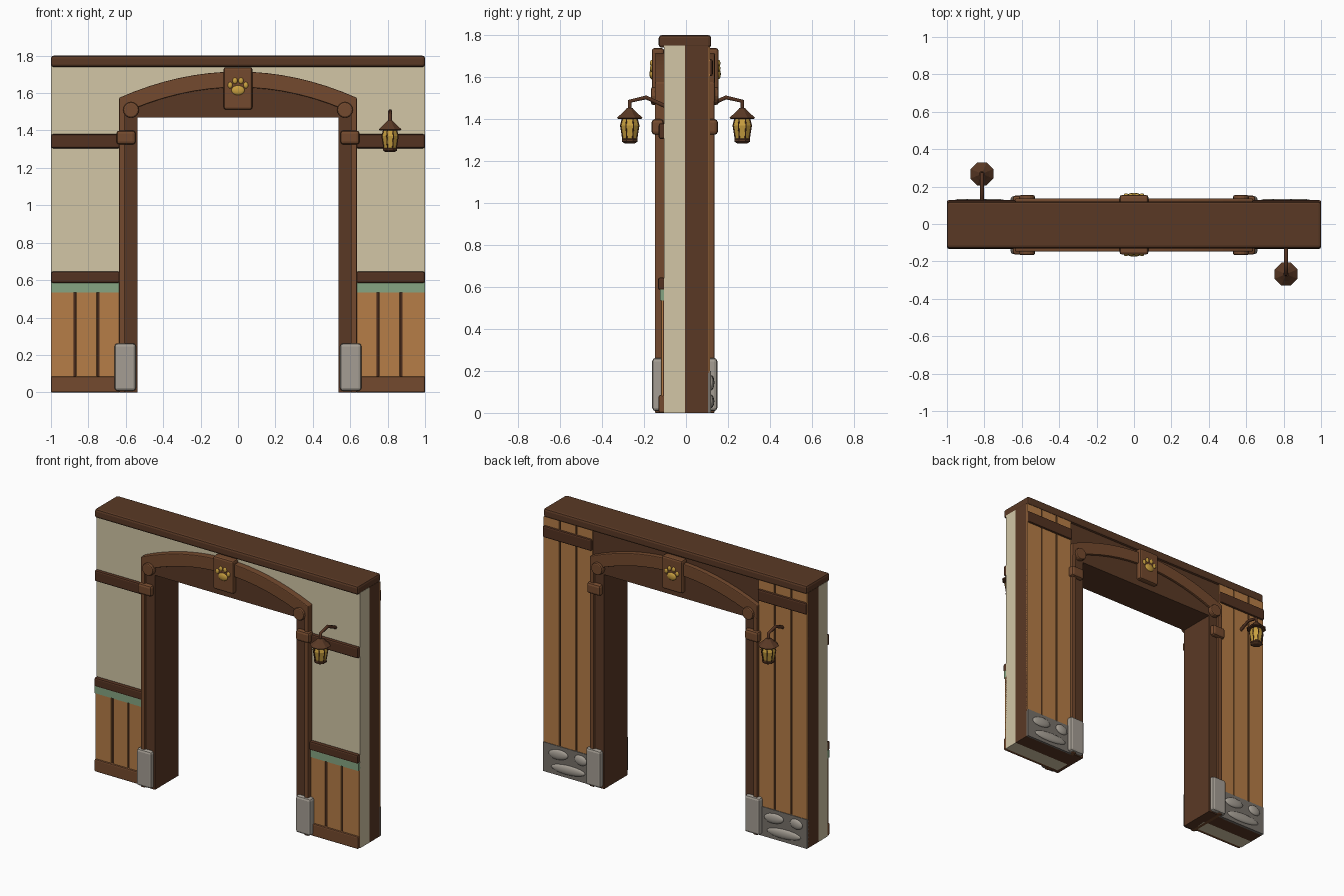
import bpy, bmesh, math
from mathutils import Vector

if "Cube" in bpy.data.objects:
    bpy.data.objects.remove(bpy.data.objects["Cube"])

def srgb(h):
    c = [int(h[i:i + 2], 16) / 255 for i in (0, 2, 4)]
    return [v / 12.92 if v <= 0.04045 else ((v + 0.055) / 1.055) ** 2.4 for v in c] + [1]

MATS = {}
for name, h in dict(dark="5a3925", trim="744a2e", rail="533221", gap="4a2c1c", plaster="d2c6a6", plank="b67d47",
                    green="86a582", stone="a59e94", mortar="77716a", gold="c9a040").items():
    MATS[name] = bpy.data.materials.new(name)
    MATS[name].diffuse_color = srgb(h)

def finish(name, bm, mat, bevel=0, smooth=False, segs=2):
    bmesh.ops.recalc_face_normals(bm, faces=bm.faces)
    for f in bm.faces:
        f.smooth = smooth
    me = bpy.data.meshes.new(name)
    bm.to_mesh(me)
    bm.free()
    me.materials.append(MATS[mat])
    ob = bpy.data.objects.new(name, me)
    bpy.context.collection.objects.link(ob)
    if bevel:
        m = ob.modifiers.new("bevel", 'BEVEL')
        m.width, m.segments, m.limit_method = bevel, segs, 'ANGLE'
    return ob

def prism(name, pts, y0, y1, mat, bevel=0):
    """Extrude an x-z outline from y0 to y1."""
    bm = bmesh.new()
    f = bm.faces.new([bm.verts.new((x, y0, z)) for x, z in pts])
    new = bmesh.ops.extrude_face_region(bm, geom=[f])['geom']
    bmesh.ops.translate(bm, vec=(0, y1 - y0, 0), verts=[v for v in new if isinstance(v, bmesh.types.BMVert)])
    return finish(name, bm, mat, bevel)

def box(name, x, y, z, mat, bevel=0):
    x0, x1 = sorted(x)
    return prism(name, [(x0, z[0]), (x1, z[0]), (x1, z[1]), (x0, z[1])], *sorted(y), mat, bevel)

def blob(name, loc, r, mat, tilt=0):
    bm = bmesh.new()
    bmesh.ops.create_uvsphere(bm, u_segments=12, v_segments=8, radius=1)
    ob = finish(name, bm, mat, smooth=True)
    ob.location, ob.scale, ob.rotation_euler = loc, r, (0, tilt, 0)

def lathe(name, prof, cx, cy, mat, n=8):
    """Faceted turned form from (radius, z) pairs, capped at both ends."""
    bm = bmesh.new()
    rings = [[bm.verts.new((cx + r * math.cos((i + .5) * math.tau / n), cy + r * math.sin((i + .5) * math.tau / n), z))
              for i in range(n)] for r, z in prof]
    for a, b in zip(rings, rings[1:]):
        for i in range(n):
            bm.faces.new((a[i], a[(i + 1) % n], b[(i + 1) % n], b[i]))
    bm.faces.new(rings[0])
    bm.faces.new(rings[-1])
    return finish(name, bm, mat)

def tube(name, pts, r, mat):
    cu = bpy.data.curves.new(name, 'CURVE')
    cu.dimensions, cu.bevel_depth, cu.bevel_resolution, cu.use_fill_caps = '3D', r, 1, True
    sp = cu.splines.new('POLY')
    sp.points.add(len(pts) - 1)
    for p, c in zip(sp.points, pts):
        p.co = (*c, 1)
    cu.materials.append(MATS[mat])
    ob = bpy.data.objects.new(name, cu)
    bpy.context.collection.objects.link(ob)

# Wall: plaster half in front, timber half behind, with the doorway cut out
gate = [(-1, 0), (-.56, 0), (-.56, 1.49), (.56, 1.49), (.56, 0), (1, 0), (1, 1.75), (-1, 1.75)]
prism("plaster_wall", gate, -.105, -.005, "plaster")
prism("timber_wall", gate, -.005, .105, "dark")
box("top_beam", (-1, 1), (-.13, .12), (1.74, 1.8), "dark", .014)

# Arched header and its raised band
def arc(z_mid, z_end, half, n=16):
    return [(half * t, z_mid - (z_mid - z_end) * t * t) for t in (-1 + 2 * i / n for i in range(n + 1))]

prism("header_panel", [(.61, 1.47), (-.61, 1.47)] + arc(1.65, 1.53, .61), -.133, .121, "dark")
prism("arch_band", arc(1.715, 1.575, .635) + arc(1.63, 1.482, .635)[::-1], -.148, .137, "trim", .005)

for s in (-1, 1):
    # Door posts
    box("jamb_lining", (s * .536, s * .61), (-.133, .121), (0, 1.5), "dark")
    box("jamb_casing", (s * .604, s * .635), (-.148, .136), (0, 1.53), "trim", .005)
    # Front trim and wainscot
    box("middle_rail", (s * .63, s), (-.13, -.1), (1.305, 1.38), "rail", .01)
    box("chair_rail", (s * .63, s), (-.133, -.1), (.585, .645), "rail", .01)
    box("painted_strip", (s * .63, s), (-.124, -.1), (.535, .587), "green")
    box("baseboard", (s * .63, s), (-.13, -.1), (0, .085), "trim", .008)
    box("wainscot_backing", (s * .63, s), (-.109, -.1), (.08, .54), "gap")
    for a, b in ((.63, .741), (.755, .865), (.879, 1)):
        box("wainscot_plank", (s * a, s * b), (-.118, -.1), (.08, .54), "plank", .003)
    # Back planks, rail and stone plinth
    box("back_backing", (s * .63, s), (.1, .107), (.19, 1.745), "gap")
    for a, b in ((.63, .748), (.757, .873), (.882, 1)):
        box("back_plank", (s * a, s * b), (.1, .115), (.19, 1.745), "plank", .003)
    box("back_rail", (s * .63, s), (.1, .128), (1.605, 1.685), "rail", .01)
    box("stone_plinth", (s * .63, s), (.1, .119), (0, .2), "mortar")
    x0 = 1 if s > 0 else -.635
    for dx, z, rx, rz, t in ((.115, .142, .075, .034, .12), (.285, .148, .048, .034, -.1), (.19, .055, .13, .032, .05)):
        blob("plinth_stone", (x0 - dx, .119, z), (rx, .016, rz), "stone", t)

    for f in (-1, 1):
        y = lambda d: f * d - .006
        # Post fittings, both faces
        box("post_collar", (s * .547, s * .65), (y(.1), y(.158)), (1.325, 1.4), "trim", .016)
        box("foot_stone", (s * .546, s * .66), (y(.1), y(.155)), (.008, .262), "stone", .016)
        prism("round_boss", [(s * .572 + .042 * math.cos(i * math.tau / 16), 1.51 + .042 * math.sin(i * math.tau / 16))
                             for i in range(16)], y(.12), y(.16), "trim", .008)

# Keystone blocks with paw emblem on both faces
for f in (-1, 1):
    y = lambda d: f * d - .004
    box("keystone", (-.077, .077), (y(.1), y(.159)), (1.512, 1.738), "trim", .012)
    blob("paw_pad", (0, y(.158), 1.615), (.036, .012, .026), "gold")
    for x, z in ((-.042, 1.642), (-.016, 1.666), (.016, 1.666), (.042, 1.642)):
        blob("paw_toe", (x, y(.158), z), (.0135, .01, .017), "gold")

# Hanging lanterns: front right and back left
for f in (1, -1):
    cx, cy = f * .813, -f * .268
    tube("lantern_arm", [(cx, -f * d, z) for d, z in ((.1, 1.462), (.135, 1.478), (.19, 1.503), (.268, 1.485), (.268, 1.44))],
         .011, "rail")
    lathe("lantern_roof", [(.06, 1.4), (.066, 1.406), (.04, 1.428), (.014, 1.453)], cx, cy, "dark")
    lathe("lantern_glass", [(.034, 1.3), (.046, 1.37), (.036, 1.405)], cx, cy, "gold")
    lathe("lantern_base", [(.026, 1.284), (.041, 1.293), (.041, 1.302), (.034, 1.308)], cx, cy, "dark")
    for i in range(8):
        a = (i + .5) * math.tau / 8
        tube("lantern_rib", [(cx + r * math.cos(a), cy + r * math.sin(a), z)
                             for r, z in ((.035, 1.3), (.047, 1.37), (.037, 1.405))], .003, "rail")

for m in bpy.data.materials:
    if m.users and not m.is_grease_pencil:
        m.use_nodes = True
        m.node_tree.nodes["Principled BSDF"].inputs["Base Color"].default_value = m.diffuse_color
